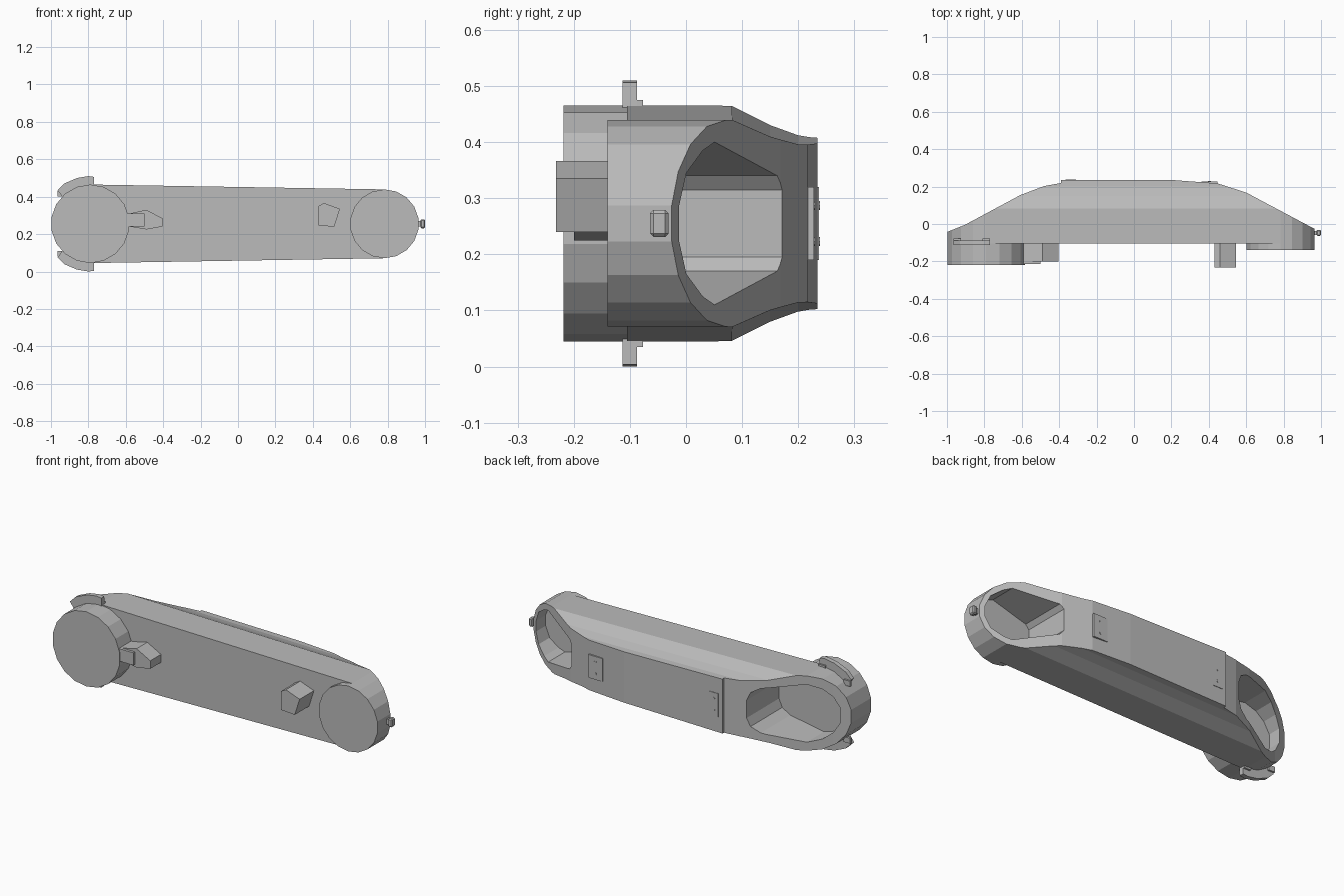
import bpy, bmesh, math

cube = bpy.data.objects.get("Cube")
if cube:
    bpy.data.objects.remove(cube, do_unlink=True)

grey = bpy.data.materials.new("plain_grey")
grey.use_nodes = True
COLOUR = (0.5, 0.5, 0.5, 1)
grey.diffuse_color = COLOUR
grey.node_tree.nodes["Principled BSDF"].inputs["Base Color"].default_value = COLOUR

MID = 0.255                      # height of the arm's centre line
LEFT_X, LEFT_R = -0.79, 0.21     # large joint
RIGHT_X, RIGHT_R = 0.783, 0.184  # small joint


def loft(name, loop_a, loop_b):
    """Closed solid between two matching loops."""
    bm = bmesh.new()
    a = [bm.verts.new(p) for p in loop_a]
    b = [bm.verts.new(p) for p in loop_b]
    n = len(a)
    bm.faces.new(a)
    bm.faces.new(b[::-1])
    for i in range(n):
        j = (i + 1) % n
        bm.faces.new((a[i], b[i], b[j], a[j]))
    bmesh.ops.recalc_face_normals(bm, faces=bm.faces)
    mesh = bpy.data.meshes.new(name)
    bm.to_mesh(mesh)
    bm.free()
    mesh.materials.append(grey)
    obj = bpy.data.objects.new(name, mesh)
    bpy.context.collection.objects.link(obj)
    return obj


def prism(name, xz, y0, y1):
    return loft(name, [(x, y0, z) for x, z in xz], [(x, y1, z) for x, z in xz])


def box(name, x0, x1, y0, y1, z0, z1):
    return prism(name, [(x0, z0), (x1, z0), (x1, z1), (x0, z1)], y0, y1)


def arc(cx, r, start, end, steps):
    angles = [math.radians(start + (end - start) * i / steps) for i in range(steps + 1)]
    return [(cx + r * math.cos(t), MID + r * math.sin(t)) for t in angles]


def boolean(obj, tool, operation):
    mod = obj.modifiers.new(operation, 'BOOLEAN')
    mod.operation, mod.object, mod.solver = operation, tool, 'EXACT'
    tool.hide_render = True
    bpy.context.view_layer.objects.active = obj
    bpy.ops.object.modifier_apply(modifier=mod.name)
    bpy.data.objects.remove(tool, do_unlink=True)


# Arm body: rounded outline, trimmed by the curved back and the chamfers
outline = arc(LEFT_X, LEFT_R, 90, 270, 9) + arc(RIGHT_X, RIGHT_R, -90, 90, 9)
body = prism("arm_body", outline, -0.105, 0.3)

back = [(-1.1, -0.2), (-1.1, -0.09), (-1, -0.043), (-0.905, -0.005), (-0.607, 0.155),
        (-0.48, 0.203), (-0.39, 0.219), (-0.39, 0.234), (0.22, 0.234), (0.447, 0.217),
        (0.6, 0.168), (0.967, -0.027), (1.1, -0.098), (1.1, -0.2)]
trim = loft("back_trim", [(x, y, -0.1) for x, y in back], [(x, y, 0.6) for x, y in back])
boolean(body, trim, 'INTERSECT')

half = [(-0.3, 0), (0.08, 0), (0.15, 0.033), (0.2, 0.049), (0.3, 0.057)]


def section(x, height):
    top = [(x, y, MID + height - drop) for y, drop in half]
    return top + [(x, y, 2 * MID - z) for x, y, z in reversed(top)]


trim = loft("chamfer_trim", section(-1.1, LEFT_R + 0.006), section(1.1, RIGHT_R - 0.004))
boolean(body, trim, 'INTERSECT')

# Oval sockets in the sloping ends
right_socket = [(0.94, 0.03), (0.915, 0.09), (0.86, 0.13), (0.82, 0.145),
                (0.61, 0.085), (0.59, 0.06)]
left_socket = [(-0.945, 0.04), (-0.91, 0.1), (-0.86, 0.14), (-0.79, 0.162),
               (-0.58, 0.125), (-0.53, 0.095), (-0.51, 0.05)]
for pts in (right_socket, left_socket):
    loop = [(x, MID + h) for x, h in pts] + [(x, MID - h) for x, h in reversed(pts)]
    boolean(body, prism("socket_cutter", loop, -0.097, 0.4), 'DIFFERENCE')

# Round joint housings on the front
prism("large_joint", arc(LEFT_X, LEFT_R, 90, 430, 17), -0.218, -0.1)
prism("small_joint", arc(RIGHT_X, RIGHT_R, 90, 430, 17), -0.14, -0.1)

# Stop lug beside the large joint, and stop block near the small one
prism("stop_lug", [(-0.62, 0.31), (-0.58, 0.31), (-0.49, 0.33), (-0.405, 0.285),
                   (-0.405, 0.24), (-0.49, 0.225), (-0.58, 0.24), (-0.62, 0.24)], -0.2, -0.1)
box("stop_lug_step", -0.6, -0.5, -0.215, -0.2, 0.24, 0.31)
prism("stop_block", [(0.43, 0.35), (0.46, 0.366), (0.545, 0.335), (0.515, 0.24), (0.43, 0.245)],
      -0.232, -0.1)

# Curved clips above and below the large joint
clip = [(-0.965, 0.435), (-0.93, 0.47), (-0.86, 0.5), (-0.8, 0.51), (-0.77, 0.506)]
clip += arc(LEFT_X, LEFT_R - 0.005, 84, 136, 5)
for side, flip in (("upper", 1), ("lower", -1)):
    def mirror(pts):
        return [(x, MID + flip * (z - MID)) for x, z in pts]
    prism(side + "_clip", mirror(clip), -0.113, -0.087)
    for label, x, z in (("inner", -0.79, 0.475), ("outer", -0.945, 0.43)):
        foot = [(x - 0.02, z - 0.03), (x + 0.02, z - 0.03), (x + 0.02, z), (x - 0.02, z)]
        prism(f"{side}_clip_{label}_foot", mirror(foot), -0.09, -0.077)

# Latch knob on the small end
box("knob_stem", 0.95, 0.98, -0.058, -0.037, 0.24, 0.27)
knob = box("knob", 0.975, 1, -0.064, -0.031, 0.231, 0.279)
bevel = knob.modifiers.new("bevel", 'BEVEL')
bevel.width, bevel.segments = 0.006, 1

# Screw plates on the back, each with two screw heads
for name, x0, x1, y in (("left_plate", 0.36, 0.447, 0.228), ("right_plate", -0.365, -0.31, 0.237)):
    box(name, x0, x1, y - 0.025, y, 0.19, 0.32)
    for level in (-0.032, 0.032):
        screw = arc((x0 + x1) / 2, 0.008, 0, 315, 7)
        prism(name + "_screw", [(x, z + level) for x, z in screw], y - 0.01, y + 0.002)
